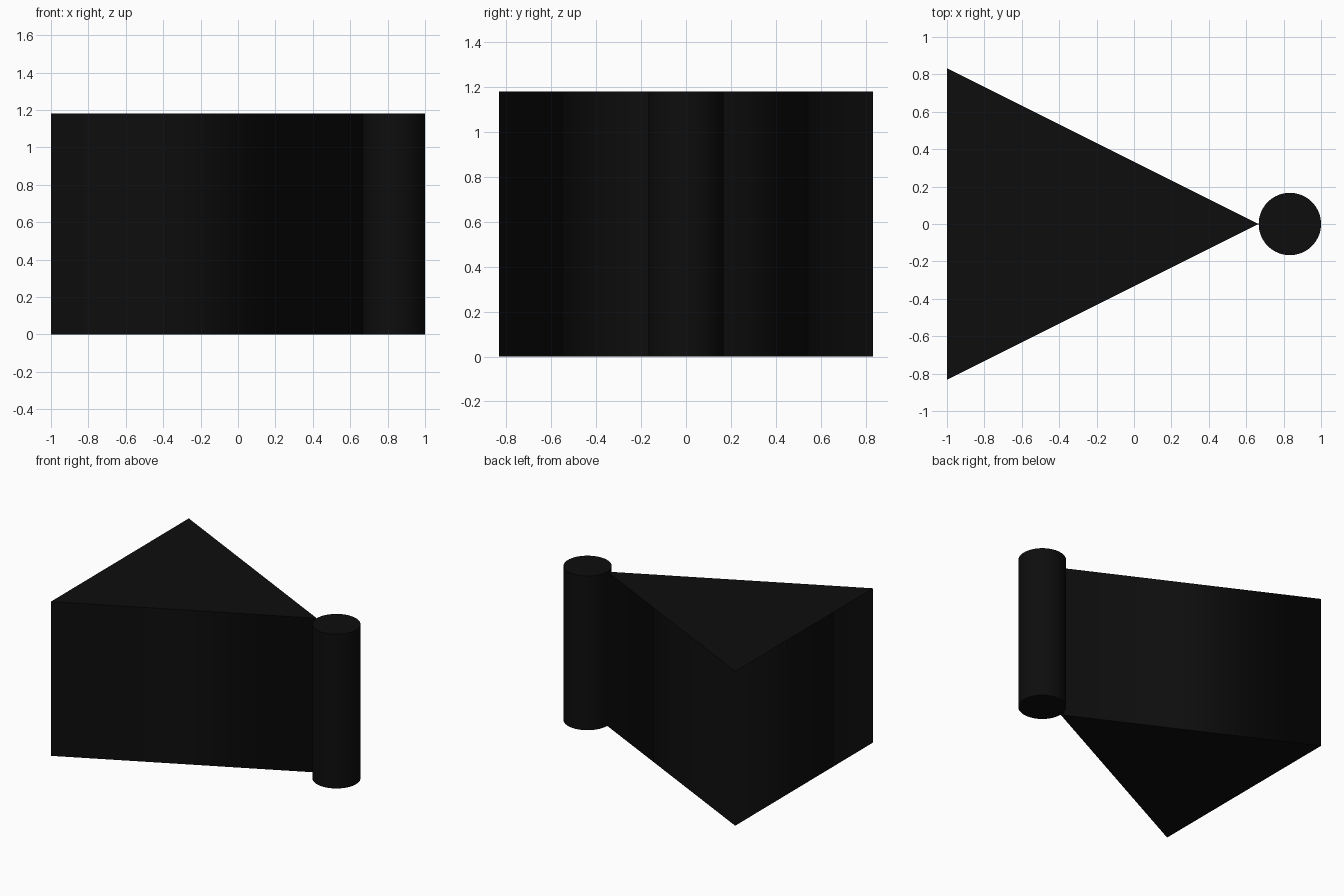
import bpy, bmesh, math

if "Cube" in bpy.data.objects:
    bpy.data.objects.remove(bpy.data.objects["Cube"])

HEIGHT = 1.18
R = 1 / 6          # post radius

black = bpy.data.materials.new("black")
black.diffuse_color = (0.004, 0.004, 0.004, 1)
black.use_nodes = True
black.node_tree.nodes["Principled BSDF"].inputs["Base Color"].default_value = black.diffuse_color


def prism(name, outline):
    """Extrude an outline upward, with smooth walls and crisp flat caps."""
    bm = bmesh.new()
    base = bm.faces.new([bm.verts.new((x, y, 0)) for x, y in outline])
    top = bmesh.ops.extrude_face_region(bm, geom=[base], use_keep_orig=True)
    verts = [v for v in top["geom"] if isinstance(v, bmesh.types.BMVert)]
    bmesh.ops.translate(bm, verts=verts, vec=(0, 0, HEIGHT))
    bmesh.ops.recalc_face_normals(bm, faces=bm.faces[:])
    for f in bm.faces:
        f.smooth = abs(f.normal.z) < 0.5
    for e in bm.edges:
        e.smooth = abs(e.verts[0].co.z - e.verts[1].co.z) > 0.5
    mesh = bpy.data.meshes.new(name)
    bm.to_mesh(mesh)
    bm.free()
    mesh.materials.append(black)
    obj = bpy.data.objects.new(name, mesh)
    bpy.context.collection.objects.link(obj)
    return obj


# Wedge whose tip touches the post
prism("wedge", [(-1, -5 / 6), (1 - 2 * R, 0), (-1, 5 / 6)])

# Round post
N = 64
prism("post", [(1 - R + R * math.cos(2 * math.pi * i / N),
                R * math.sin(2 * math.pi * i / N)) for i in range(N)])
